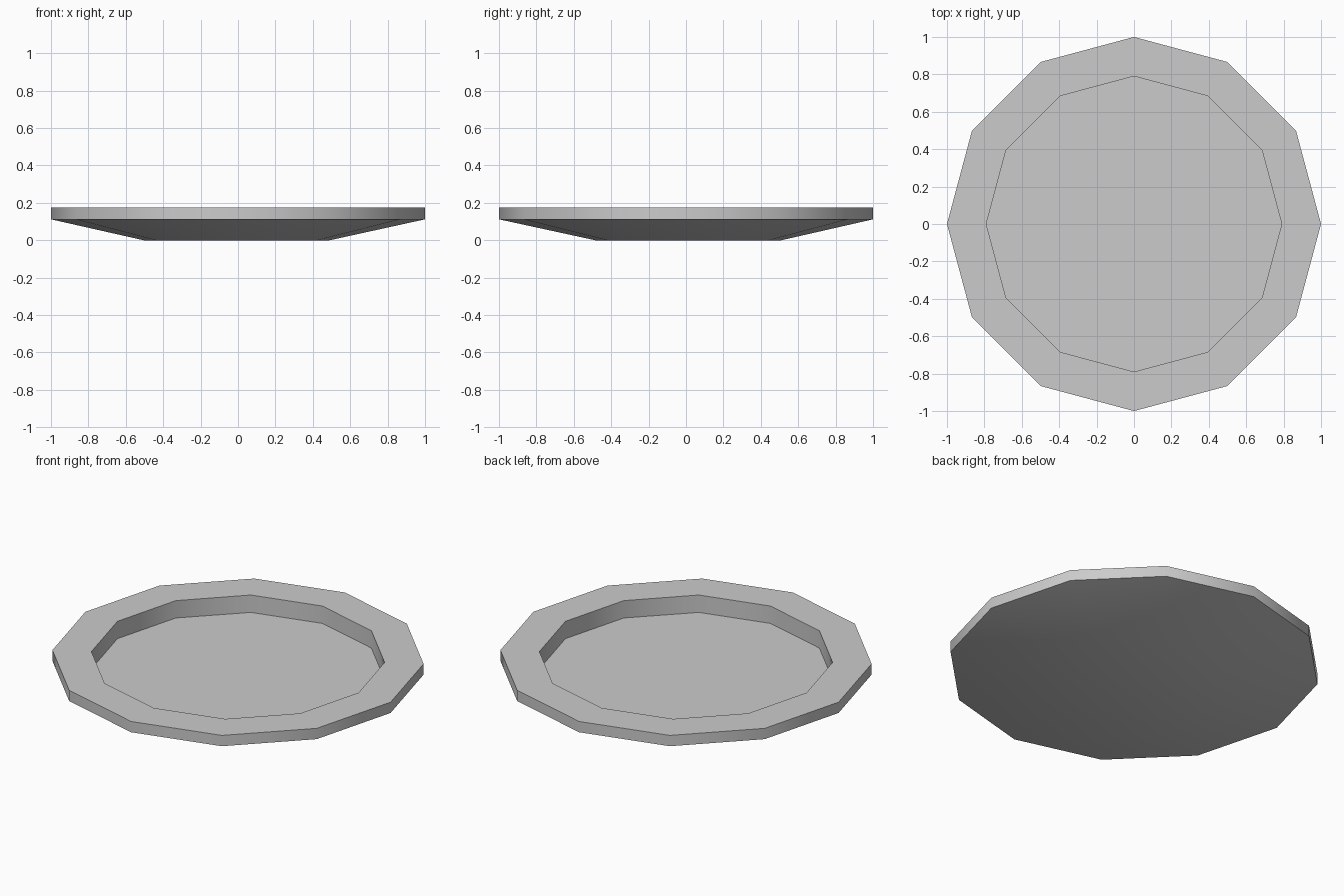
import bpy, bmesh
from math import cos, sin, radians, tau

if "Cube" in bpy.data.objects:
    bpy.data.objects.remove(bpy.data.objects["Cube"])

SIDES = 12

def ring(bm, r, z, cx=0.0, cy=0.0):
    return [bm.verts.new((cx + r * cos(tau * i / SIDES),
                          cy + r * sin(tau * i / SIDES), z)) for i in range(SIDES)]

bm = bmesh.new()

# Profile from the foot, out to the rim and down into the recess
rings = [
    ring(bm, 0.497, 0.0, -0.007, 0.012),   # foot, very slightly off centre
    ring(bm, 1.0, 0.112),                  # rim underside
    ring(bm, 1.0, 0.176),                  # rim top, outer
    ring(bm, 0.79, 0.176),                 # rim top, inner
    ring(bm, 0.79, 0.073),                 # recess floor
]
for a, b in zip(rings, rings[1:]):
    for i in range(SIDES):
        j = (i + 1) % SIDES
        bm.faces.new((a[i], a[j], b[j], b[i]))

# Foot and recess floor
bm.faces.new(rings[0][::-1])
bm.faces.new(rings[-1])
bmesh.ops.recalc_face_normals(bm, faces=bm.faces)

mesh = bpy.data.meshes.new("plate")
bm.to_mesh(mesh)
bm.free()
plate = bpy.data.objects.new("plate", mesh)
bpy.context.collection.objects.link(plate)

# Soft facets, sharp rim edges
bpy.context.view_layer.objects.active = plate
plate.select_set(True)
bpy.ops.object.shade_smooth_by_angle(angle=radians(35))
